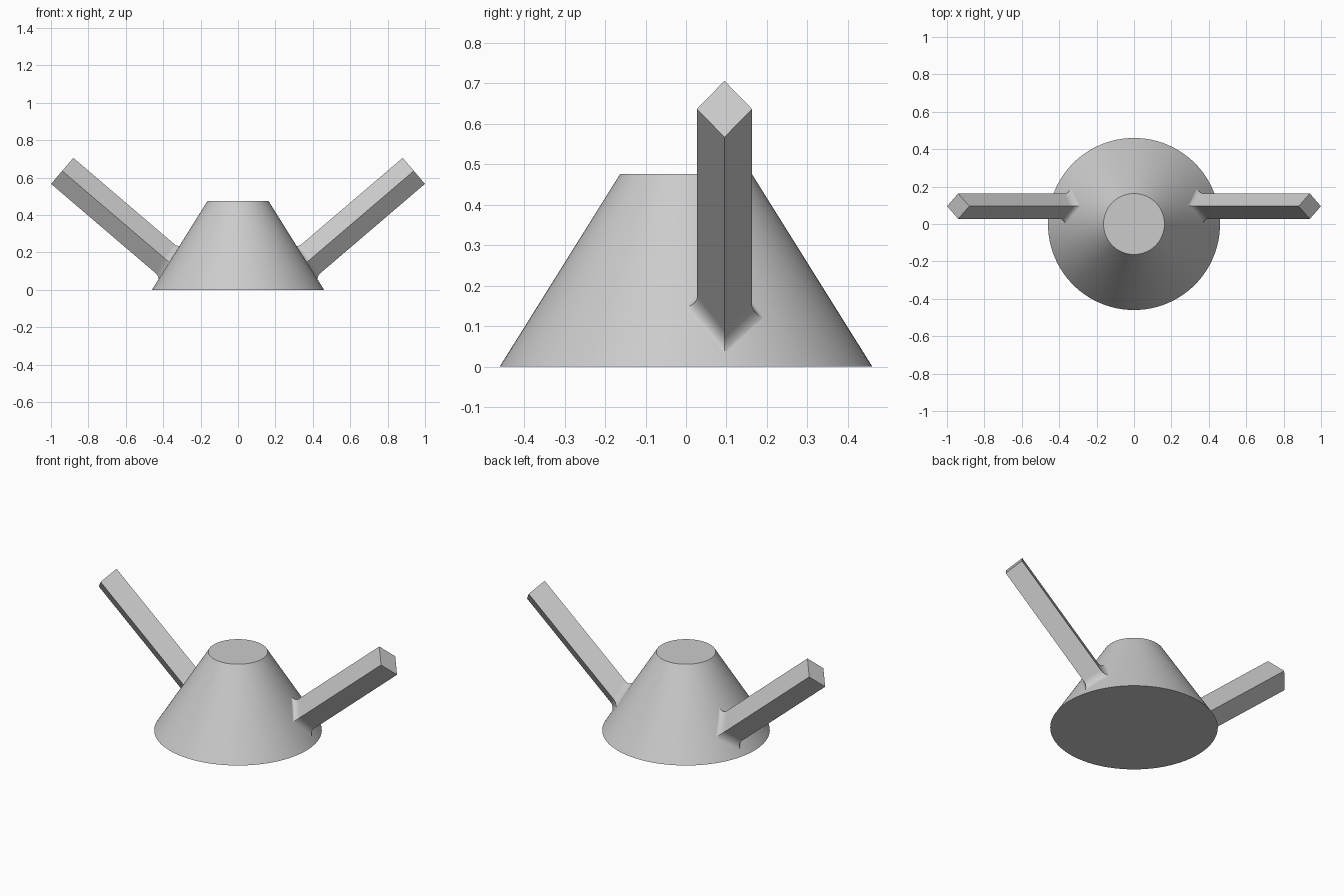
import bpy
import bmesh
import math
from mathutils import Vector

BASE_R, TOP_R, HEIGHT = 0.46, 0.163, 0.475
TILT = math.radians(40.5)
END_CENTRE = Vector((0.94, 0.095, 0.636))
HALF_Y, HALF_V = 0.068, 0.0915      # half diagonals of the diamond section
FILLET_OUT, FILLET_UP = 0.027, 0.04
EDGE_STEPS, FILLET_STEPS = 10, 10

cube = bpy.data.objects.get("Cube")
if cube:
    bpy.data.objects.remove(cube, do_unlink=True)

grey = bpy.data.materials.new("light grey")
grey.use_nodes = True
grey.diffuse_color = (0.6, 0.6, 0.6, 1)
grey.node_tree.nodes["Principled BSDF"].inputs["Base Color"].default_value = (0.6, 0.6, 0.6, 1)


def finish(bm, name):
    """Turn a bmesh into a shaded, coloured object."""
    bmesh.ops.recalc_face_normals(bm, faces=bm.faces)
    mesh = bpy.data.meshes.new(name)
    bm.to_mesh(mesh)
    bm.free()
    mesh.materials.append(grey)
    obj = bpy.data.objects.new(name, mesh)
    bpy.context.collection.objects.link(obj)
    bpy.ops.object.select_all(action='DESELECT')
    obj.select_set(True)
    bpy.context.view_layer.objects.active = obj
    bpy.ops.object.shade_smooth_by_angle(angle=math.radians(30))
    return obj


def hit_cone(p, axis):
    """Distance along the axis at which a line through p leaves the cone."""
    inside, outside = -0.9, 0.0
    for _ in range(40):
        mid = (inside + outside) / 2
        q = p + axis * mid
        radius = BASE_R - (BASE_R - TOP_R) * q.z / HEIGHT
        if math.hypot(q.x, q.y) < radius:
            inside = mid
        else:
            outside = mid
    return inside


def build_arm(name, side):
    """Diamond-section bar that flares into the cone with a fillet."""
    axis = Vector((math.cos(TILT), 0, math.sin(TILT)))
    up = Vector((-math.sin(TILT), 0, math.cos(TILT)))
    across = Vector((0, 1, 0))
    corners = [across * HALF_Y, up * HALF_V, -across * HALF_Y, -up * HALF_V]
    outline = [corners[i].lerp(corners[(i + 1) % 4], k / EDGE_STEPS)
               for i in range(4) for k in range(EDGE_STEPS)]
    inradius = HALF_Y * HALF_V / math.hypot(HALF_Y, HALF_V)

    # fillet profile: outward offset and distance above the cone
    profile = []
    for k in range(FILLET_STEPS + 1):
        a = math.pi / 2 * k / FILLET_STEPS
        profile.append((FILLET_OUT * (1 - math.sin(a)), FILLET_UP * (1 - math.cos(a)) - 0.001))
    profile.append((0, FILLET_UP + 0.004))

    bm = bmesh.new()
    rings = []
    for out, lift in profile:
        ring = []
        for p in outline:
            q = END_CENTRE + p * (1 + out / inradius)
            ring.append(q + axis * (hit_cone(q, axis) + lift))
        rings.append(ring)
    rings.append([END_CENTRE + p for p in outline])

    loops = [[bm.verts.new((side * q.x, q.y, q.z)) for q in ring] for ring in rings]
    n = len(outline)
    for low, high in zip(loops, loops[1:]):
        for i in range(n):
            j = (i + 1) % n
            bm.faces.new((low[i], low[j], high[j], high[i]))
    bm.faces.new(loops[-1])
    return finish(bm, name)


# truncated cone body
bm = bmesh.new()
bmesh.ops.create_cone(bm, cap_ends=True, segments=128, radius1=BASE_R, radius2=TOP_R, depth=HEIGHT)
bmesh.ops.translate(bm, verts=bm.verts, vec=(0, 0, HEIGHT / 2))
finish(bm, "cone_body")

# two mirrored arms
build_arm("left_arm", 1)
build_arm("right_arm", -1)
